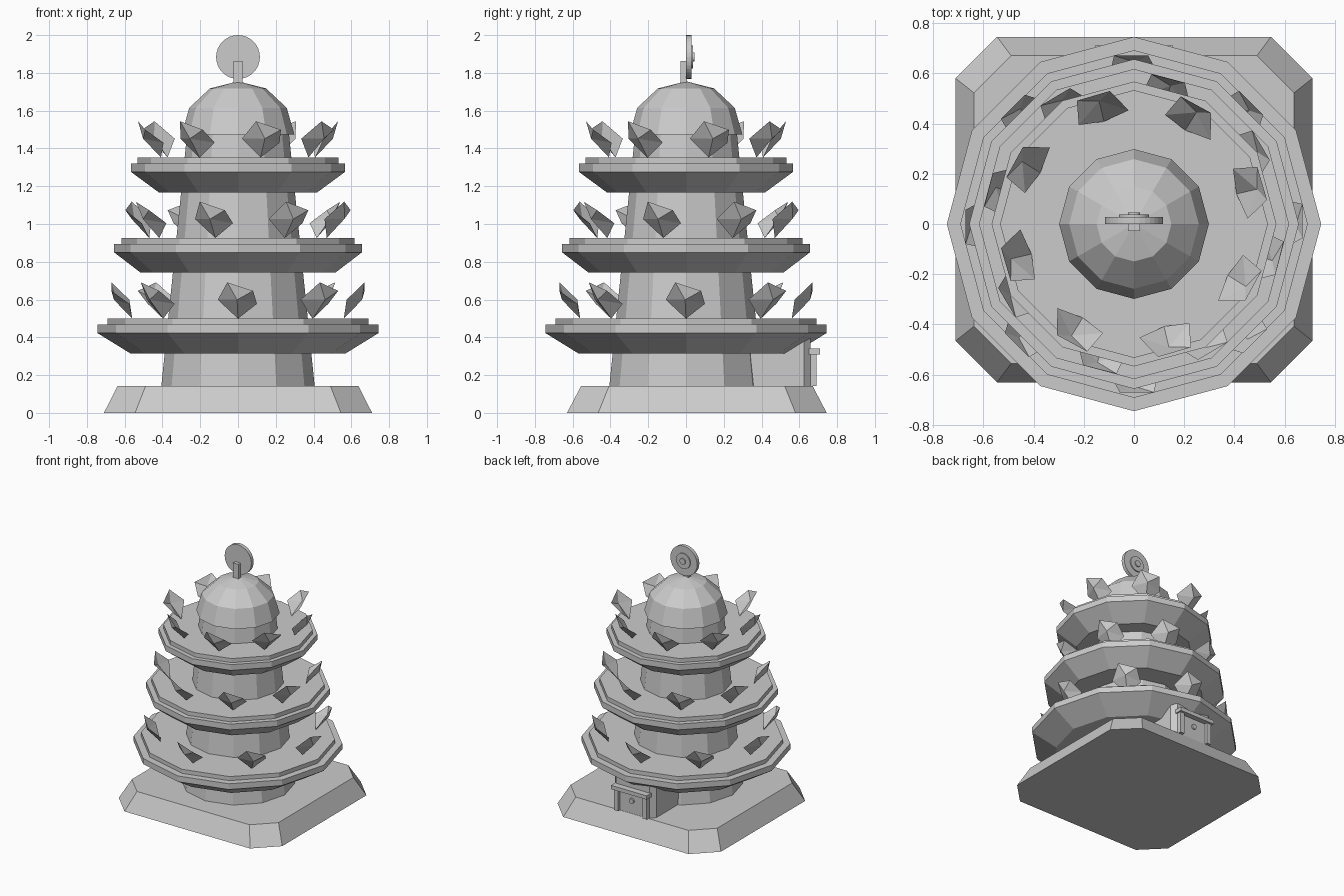
import bpy
import bmesh
from math import cos, sin, pi, radians

default = bpy.data.objects.get("Cube")
if default:
    bpy.data.objects.remove(default, do_unlink=True)

# Single stone colour
stone = bpy.data.materials.new("grey_stone")
stone.use_nodes = True
GREY = (0.6, 0.6, 0.6, 1)
stone.diffuse_color = GREY
stone.node_tree.nodes["Principled BSDF"].inputs["Base Color"].default_value = GREY


def finish(name, bm):
    bmesh.ops.recalc_face_normals(bm, faces=bm.faces)
    mesh = bpy.data.meshes.new(name)
    bm.to_mesh(mesh)
    bm.free()
    mesh.materials.append(stone)
    obj = bpy.data.objects.new(name, mesh)
    bpy.context.collection.objects.link(obj)
    return obj


def loft(name, rings):
    """Skin closed rings of equal length and cap both ends."""
    bm = bmesh.new()
    loops = [[bm.verts.new(p) for p in ring] for ring in rings]
    n = len(loops[0])
    for low, high in zip(loops, loops[1:]):
        for i in range(n):
            j = (i + 1) % n
            bm.faces.new((low[i], low[j], high[j], high[i]))
    bm.faces.new(loops[0][::-1])
    bm.faces.new(loops[-1])
    return finish(name, bm)


def turned(name, profile, sides=12):
    """Stack regular polygons from (radius, height) pairs."""
    return loft(name, [[(r * cos(2 * pi * i / sides), r * sin(2 * pi * i / sides), z)
                        for i in range(sides)] for r, z in profile])


def chamfered(hx, y0, y1, c, z):
    """Rectangle ring with cut corners."""
    return [(hx, y0 + c, z), (hx, y1 - c, z), (hx - c, y1, z), (c - hx, y1, z),
            (-hx, y1 - c, z), (-hx, y0 + c, z), (c - hx, y0, z), (hx - c, y0, z)]


def box(name, x0, x1, y0, y1, z0, z1):
    return loft(name, [[(x0, y0, z), (x1, y0, z), (x1, y1, z), (x0, y1, z)]
                       for z in (z0, z1)])


def facing_disc(name, radius, y0, y1, z, sides=32):
    """Round plate whose axis runs along y."""
    return loft(name, [[(radius * cos(2 * pi * i / sides), y,
                         z + radius * sin(2 * pi * i / sides))
                        for i in range(sides)] for y in (y0, y1)])


# Plinth, tapered tower and dome
loft("plinth", [chamfered(0.71, -0.63, 0.745, 0.165, 0),
                chamfered(0.637, -0.555, 0.67, 0.148, 0.143)])
turned("tower", [(0.42, 0.004), (0.27, 1.475)])
turned("dome", [(0.298 * cos(a), 1.475 + 0.28 * sin(a))
                for a in (0, pi / 6, pi / 3, radians(89.5))])

# Tiers: underside radius, rim radius, cap radius, underside height, petal radius
TIERS = [(0.57, 0.745, 0.692, 0.315, 0.56),
         (0.515, 0.656, 0.617, 0.742, 0.485),
         (0.42, 0.567, 0.533, 1.168, 0.425)]

# Cupped petal as (sideways, outward, up): rim from the root round, then the
# outer and inner centre of the cup
PETAL_RIM = [(0, 0, 0), (-0.107, 0.015, 0.1), (-0.057, 0.11, 0.192),
             (0.08, 0.11, 0.147), (0.1, 0.015, 0.078)]
PETAL_CENTRES = [(-0.005, 0.097, 0.1), (-0.005, 0.084, 0.106)]

for level, (under, rim, cap, z, reach) in enumerate(TIERS):
    turned(f"tier_{level + 1}", [(under, z), (rim, z + 0.108), (rim, z + 0.153),
                                 (cap, z + 0.153), (cap, z + 0.185)])
    bm = bmesh.new()
    for k in range(8):
        a = k * pi / 4 - level * 0.25
        verts = [bm.verts.new(((reach + o) * cos(a) - t * sin(a),
                               (reach + o) * sin(a) + t * cos(a),
                               z + 0.184 + h))
                 for t, o, h in PETAL_RIM + PETAL_CENTRES]
        edge, outer, inner = verts[:5], verts[5], verts[6]
        for p, q in zip(edge, edge[1:] + edge[:1]):
            bm.faces.new((p, q, outer))
            bm.faces.new((q, p, inner))
    finish(f"petals_{level + 1}", bm)

# Back porch with door frame and knob
loft("porch", [chamfered(0.18, 0.25, 0.66, 0.035, z) for z in (0.004, 0.4)])
box("lintel", -0.155, 0.155, 0.64, 0.71, 0.31, 0.34)
for side, x in (("left", 0.125), ("right", -0.125)):
    box(f"{side}_door_post", x - 0.018, x + 0.018, 0.64, 0.692, 0.143, 0.31)
box("door", -0.107, 0.107, 0.64, 0.668, 0.143, 0.31)
facing_disc("door_knob", 0.02, 0.65, 0.682, 0.245, 12)

# Round emblem on the dome
box("emblem_stand", -0.023, 0.023, -0.028, 0.006, 1.73, 1.862)
facing_disc("emblem_disc", 0.116, 0, 0.028, 1.884)
facing_disc("emblem_ring", 0.06, 0.02, 0.037, 1.884)
facing_disc("emblem_boss", 0.024, 0.02, 0.046, 1.884, 16)
